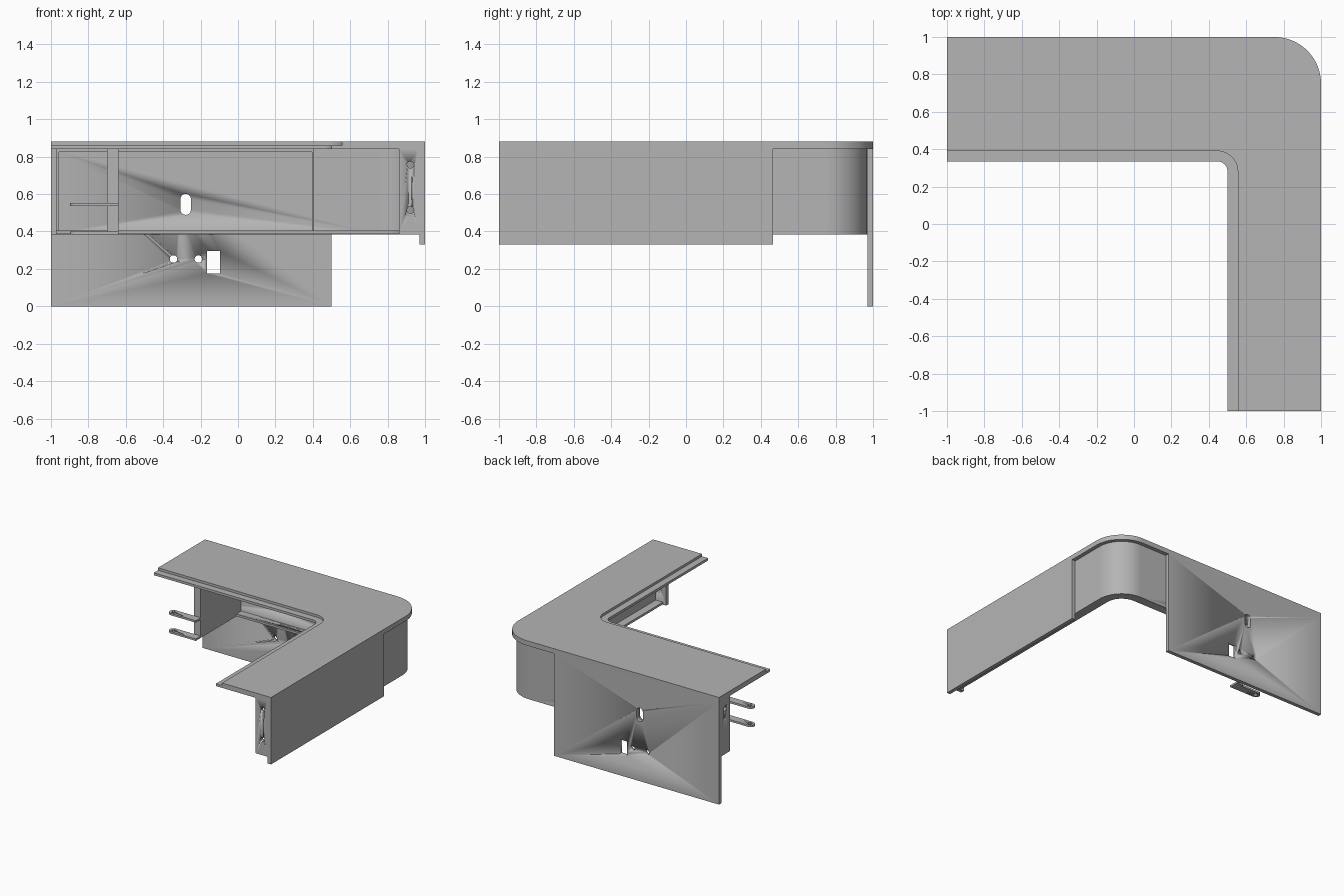
import bpy
import bmesh
from math import cos, sin, pi, radians
from mathutils import Matrix

cube = bpy.data.objects.get("Cube")
if cube:
    bpy.data.objects.remove(cube)

grey = bpy.data.materials.new("plain grey")
grey.use_nodes = True
colour = (0.46, 0.46, 0.46, 1)
grey.diffuse_color = colour
grey.node_tree.nodes["Principled BSDF"].inputs["Base Color"].default_value = colour


def prism(name, points, z0, z1, matrix=None):
    """Extrude a closed outline from z0 to z1."""
    bm = bmesh.new()
    base = bm.faces.new([bm.verts.new((x, y, z0)) for x, y in points])
    new = bmesh.ops.extrude_face_region(bm, geom=[base])["geom"]
    bmesh.ops.translate(bm, vec=(0, 0, z1 - z0),
                        verts=[v for v in new if isinstance(v, bmesh.types.BMVert)])
    if matrix:
        bm.transform(matrix)
    bmesh.ops.recalc_face_normals(bm, faces=bm.faces)
    mesh = bpy.data.meshes.new(name)
    bm.to_mesh(mesh)
    bm.free()
    mesh.materials.append(grey)
    obj = bpy.data.objects.new(name, mesh)
    bpy.context.collection.objects.link(obj)
    bpy.ops.object.select_all(action="DESELECT")
    obj.select_set(True)
    bpy.context.view_layer.objects.active = obj
    bpy.ops.object.shade_smooth_by_angle(angle=radians(30))
    return obj


def box(name, x0, x1, y0, y1, z0, z1):
    return prism(name, [(x0, y0), (x1, y0), (x1, y1), (x0, y1)], z0, z1)


def arc(cx, cy, r, a0, a1, n=16):
    angles = [radians(a0 + (a1 - a0) * i / n) for i in range(n + 1)]
    return [(cx + r * cos(a), cy + r * sin(a)) for a in angles]


def slot(cx, cy, r, half):
    """Upright oblong outline; a circle when half is zero."""
    return arc(cx, cy + half, r, 0, 180) + arc(cx, cy - half, r, 180, 359.9 if half else 350)


def outer_path(offset):
    """Outer edge of the corner counter, moved inward."""
    return ([(-1, 1 - offset)] + arc(0.75, 0.75, 0.25 - offset, 90, 0, 24)
            + [(1 - offset, -1)])


def inner_path(r):
    """Inner edge of the counter, concentric with the inner corner."""
    return [(0.445 + r, -1)] + arc(0.445, 0.28, r, 0, 90) + [(-1, 0.28 + r)]


def band(name, near, far, z0, z1):
    return prism(name, outer_path(near) + outer_path(far)[::-1], z0, z1)


def cut(obj, cutter):
    mod = obj.modifiers.new("cut", "BOOLEAN")
    mod.operation = "DIFFERENCE"
    mod.solver = "EXACT"
    mod.object = cutter
    bpy.context.view_layer.objects.active = obj
    bpy.ops.object.modifier_apply(modifier=mod.name)


def cut_all(targets, points, z0, z1, matrix=None):
    cutter = prism("cutter", points, z0, z1, matrix)
    cutter.hide_render = True
    for target in targets:
        cut(target, cutter)
    bpy.data.objects.remove(cutter)


# Stepped counter top
prism("top_upper_layer", outer_path(0) + inner_path(0.11), 0.86, 0.88)
prism("top_lower_layer", outer_path(0) + inner_path(0.055), 0.84, 0.86)

# Outer cladding panels
back_panel = box("back_panel", -1, 0.5, 0.97, 1, 0, 0.84)
box("side_panel", 0.97, 1, -1, 0.465, 0.33, 0.84)

# Inner shell that rounds the corner, with its bottom lip
shell = band("inner_shell", 0.032, 0.045, 0.385, 0.84)
lip = band("bottom_lip", 0.034, 0.11, 0.387, 0.405)

# End plates
left_end = box("left_end_plate", -1, -0.97, 0.86, 0.97, 0.385, 0.84)
front_end = box("front_end_plate", 0.86, 0.97, -1, -0.97, 0.385, 0.84)

# Thin raised frame inside the back
frame = [(-0.97, -0.958, 0.405, 0.84), (0.395, 0.407, 0.405, 0.84),
         (-0.958, 0.395, 0.826, 0.84)]
for i, (x0, x1, z0, z1) in enumerate(frame):
    box(f"back_frame_{i + 1}", x0, x1, 0.935, 0.956, z0, z1)

# Partition with front flange
box("partition", -0.655, -0.64, 0.43, 0.956, 0.385, 0.84)
box("partition_flange", -0.7, -0.655, 0.43, 0.445, 0.385, 0.84)

# Two hinge arms with eyelets
for name, z in (("lower", 0.385), ("upper", 0.535)):
    outline = [(-0.64, 0.365), (-0.64, 0.43)] + arc(-0.865, 0.3975, 0.0325, 90, 270)
    arm = prism(name + "_arm", outline, z, z + 0.016)
    cut_all([arm], slot(-0.86, 0.3975, 0.016, 0), z - 0.1, z + 0.1)

# Openings through the back
upright = Matrix.Rotation(pi / 2, 4, "X")
back_holes = [slot(-0.28, 0.545, 0.028, 0.028), slot(-0.345, 0.253, 0.02, 0),
              slot(-0.212, 0.253, 0.02, 0),
              [(-0.165, 0.175), (-0.097, 0.175), (-0.097, 0.295), (-0.165, 0.295)]]
for points in back_holes:
    cut_all([back_panel, shell], points, -1.1, -0.9, upright)
cut_all([lip], slot(-0.28, 0.925, 0.018, 0), 0.3, 0.5)

# Screw holes in the end plates
sideways = Matrix.Rotation(pi / 2, 4, "Z") @ upright
for z in (0.515, 0.757):
    cut_all([front_end], slot(0.922, z, 0.018, 0), 0.9, 1.1, upright)
    cut_all([left_end], slot(0.922, z, 0.018, 0), -1.1, -0.9, sideways)
